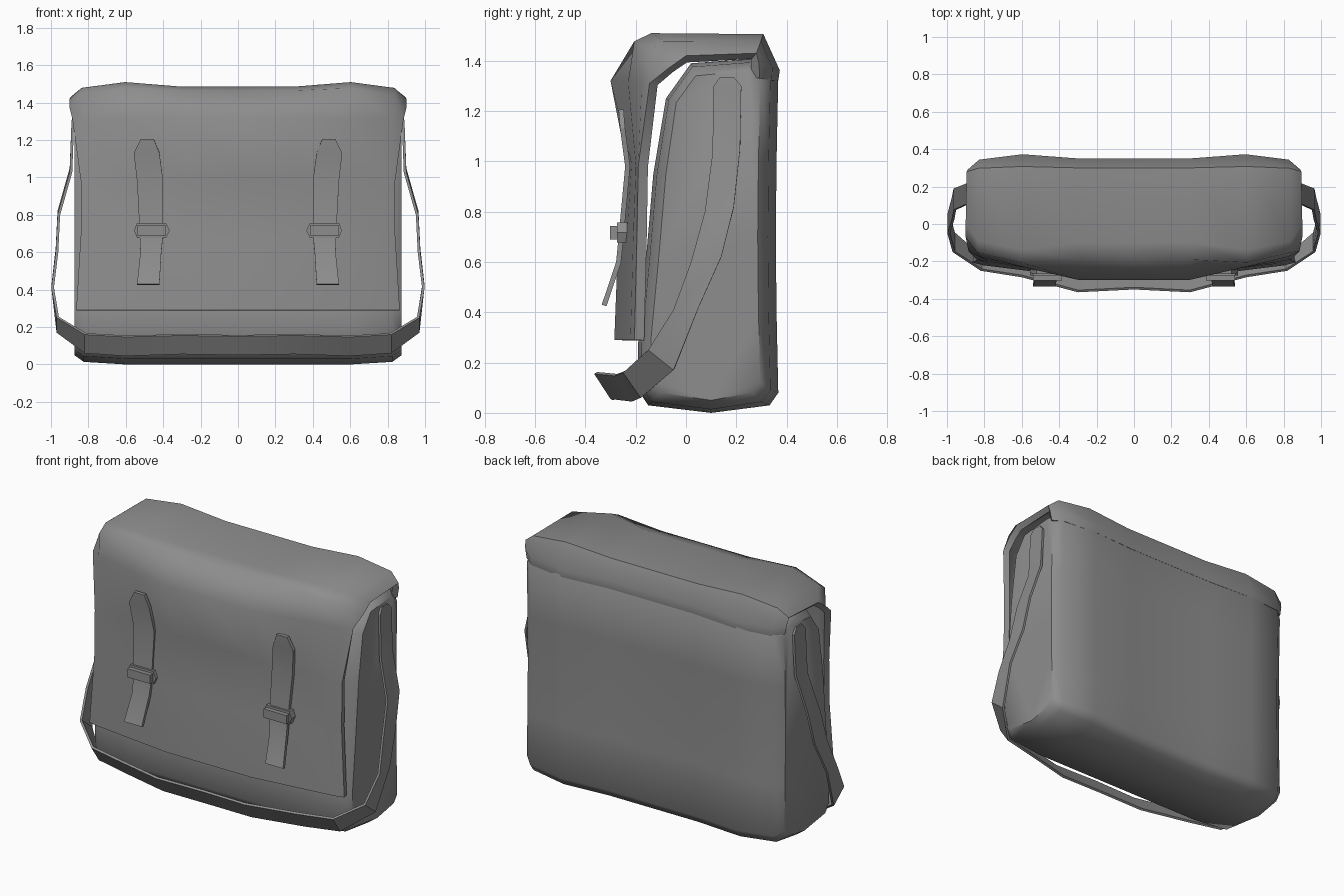
import bpy, bmesh, math

cube = bpy.data.objects.get("Cube")
if cube:
    bpy.data.objects.remove(cube, do_unlink=True)

grey = bpy.data.materials.new("grey_canvas")
grey.use_nodes = True
COLOUR = (0.27, 0.27, 0.27, 1)
grey.diffuse_color = COLOUR
bsdf = grey.node_tree.nodes["Principled BSDF"]
bsdf.inputs["Base Color"].default_value = COLOUR
bsdf.inputs["Roughness"].default_value = 0.8


def loft(name, rows, closed=False, caps=False, thickness=0, angle=40, outward=None):
    """Skin rows of points; optionally close each row, cap the ends, add thickness."""
    bm = bmesh.new()
    vs = [[bm.verts.new(p) for p in r] for r in rows]
    n = len(rows[0])
    for a, b in zip(vs, vs[1:]):
        for i in range(n if closed else n - 1):
            j = (i + 1) % n
            bm.faces.new((a[i], a[j], b[j], b[i]))
    if caps:
        bm.faces.new(vs[0])
        bm.faces.new(vs[-1])
    bmesh.ops.recalc_face_normals(bm, faces=bm.faces)
    if outward is not None:
        bm.normal_update()
        bm.faces.ensure_lookup_table()
        f = max(bm.faces, key=lambda f: abs(f.normal.dot(outward)))
        if f.normal.dot(outward) < 0:
            bmesh.ops.reverse_faces(bm, faces=bm.faces)
    me = bpy.data.meshes.new(name)
    bm.to_mesh(me)
    bm.free()
    ob = bpy.data.objects.new(name, me)
    bpy.context.collection.objects.link(ob)
    me.materials.append(grey)
    bpy.ops.object.select_all(action="DESELECT")
    ob.select_set(True)
    bpy.context.view_layer.objects.active = ob
    if thickness:
        mod = ob.modifiers.new("thickness", "SOLIDIFY")
        mod.thickness = thickness
        mod.offset = -1
        bpy.ops.object.modifier_apply(modifier="thickness")
    bpy.ops.object.shade_smooth_by_angle(angle=math.radians(angle))
    return ob


def mirrored(half):
    """Turn a list ordered from centre to edge into edge to edge signed pairs."""
    return [(-1, h) for h in reversed(half[1:])] + [(1, h) for h in half]


# Body: closed side profile lofted across the width, pinched at the ends
profile = [(-.19, .28), (-.19, .09), (-.15, .03), (.1, .0), (.31, .03), (.345, .08),
           (.338, .4), (.335, .7), (.338, 1.0), (.345, 1.34), (.29, 1.41), (.02, 1.39),
           (-.08, 1.25), (-.13, .95), (-.16, .6)]
# (half width, inset, extra swell of the back)
stations = [(0, 0, 0), (.3, 0, 0), (.6, 0, .022), (.825, .014, .005), (.875, .05, 0)]
rows = []
for s, (x, inset, swell) in mirrored(stations):
    row = []
    for y, z in profile:
        fy = max(-1, min(1, (y - .1) / .22))
        fz = max(-1, min(1, (z - .72) / .66)) ** 5
        row.append((s * x, y - inset * fy + (swell if y > .25 else 0), z - inset * fz))
    rows.append(row)
loft("bag_body", rows, closed=True, caps=True, angle=50)

# Flap: rows from the back over the top and down the front
# (centre y, centre z, edge y, edge z, half width, is_top)
flap = [(.346, 1.32, .293, 1.33, .878, 1), (.35, 1.37, .29, 1.39, .89, 1),
        (.30, 1.485, .28, 1.43, .895, 1),
        (-.1, 1.485, 0, 1.42, .9, 1), (-.19, 1.465, -.07, 1.37, .9, .7),
        (-.30, 1.32, -.145, 1.31, .885, 0), (-.238, 1.0, -.19, .98, .84, 0),
        (-.27, .68, -.195, .70, .84, 0), (-.285, .29, -.205, .29, .865, 0)]
# (width fraction, bulge on front, bulge on top)
columns = [(0, 1, 1), (.33, 1, 1), (.67, .55, 1.38), (.93, .2, .9), (1, 0, 0)]
rows = []
for yc, zc, ye, ze, xh, top in flap:
    row = []
    for s, (t, wf, wt) in mirrored(columns):
        w = wf + (wt - wf) * top
        row.append((s * t * xh, ye + (yc - ye) * w, ze + (zc - ze) * w))
    rows.append(row)
loft("front_flap", rows, thickness=.04, angle=50, outward=(0, -1, 0))

# Carrying strap: (x, y and z of upper edge, y and z of lower edge), centre to anchor
band = [(0, -.35, .15, -.29, .05), (.3, -.365, .155, -.30, .055),
        (.6, -.285, .147, -.215, .045), (.82, -.25, .16, -.18, .06),
        (.97, -.15, .25, -.05, .17), (.998, -.05, .41, .05, .42),
        (.975, .02, .60, .14, .62), (.965, .075, .80, .19, .82),
        (.90, .105, 1.03, .215, 1.05), (.89, .11, 1.30, .22, 1.30),
        (.885, .135, 1.335, .19, 1.335)]
rows = [[(s * x, ya, za), (s * x, yb, zb)] for s, (x, ya, za, yb, zb) in mirrored(band)]
loft("carrying_strap", rows, thickness=.014, angle=30, outward=(0, -1, 0))

# Closing straps: (inner x, outer x, y, z)
tongue = [(.45, .52, -.268, 1.205), (.42, .557, -.262, 1.13), (.40, .54, -.242, .98),
          (.40, .525, -.268, .70), (.41, .522, -.278, .60), (.42, .54, -.335, .43)]


def block(name, outline, y0, y1):
    """Extrude an x-z outline between two depths."""
    return loft(name, [[(x, y, z) for x, z in outline] for y in (y0, y1)],
                closed=True, caps=True, angle=30)


for s, side in ((1, "left"), (-1, "right")):
    loft(side + "_closing_strap", [[(s * a, y, z), (s * b, y, z)] for a, b, y, z in tongue],
         thickness=.02, angle=30, outward=(0, -1, 0))
    # Buckle: six sided base with a raised bar
    block(side + "_buckle_base", [(s * x, z) for x, z in (
        (.365, .717), (.385, .757), (.54, .757), (.555, .717), (.54, .677), (.385, .677))],
        -.275, -.225)
    block(side + "_buckle_bar", [(s * x, z) for x, z in (
        (.385, .743), (.54, .743), (.54, .690), (.385, .690))], -.302, -.23)
